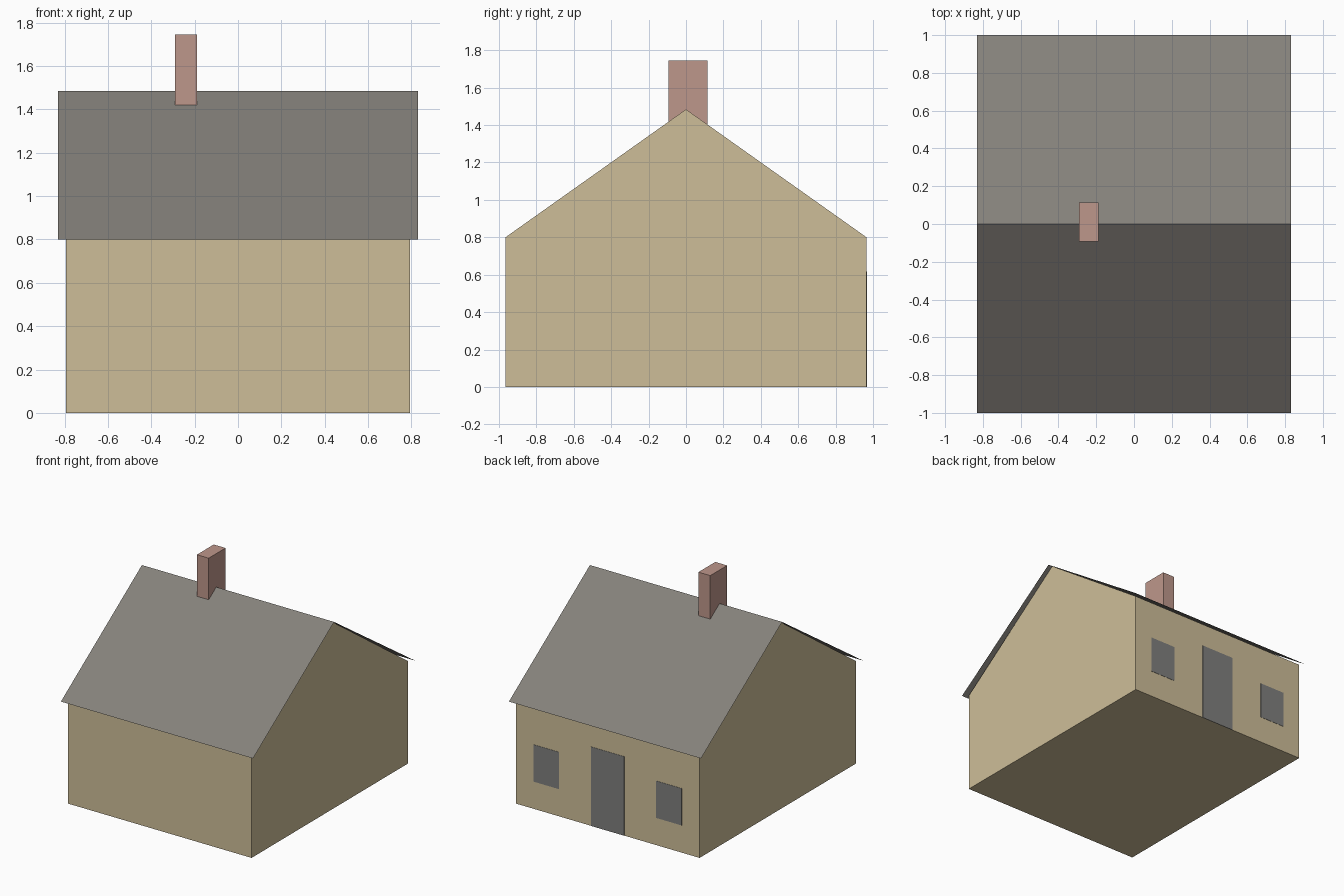
import bpy
import bmesh

cube = bpy.data.objects.get("Cube")
if cube:
    bpy.data.objects.remove(cube, do_unlink=True)


def material(name, *rgb):
    """Flat material from 0-255 display values."""
    col = [((c / 255 + 0.055) / 1.055) ** 2.4 for c in rgb] + [1.0]
    mat = bpy.data.materials.new(name)
    mat.use_nodes = True
    mat.diffuse_color = col
    bsdf = next(n for n in mat.node_tree.nodes if n.type == "BSDF_PRINCIPLED")
    bsdf.inputs["Base Color"].default_value = col
    return mat


def finish(name, bm, mat):
    mesh = bpy.data.meshes.new(name)
    bm.to_mesh(mesh)
    bm.free()
    mesh.materials.append(mat)
    obj = bpy.data.objects.new(name, mesh)
    bpy.context.collection.objects.link(obj)
    return obj


def box(name, x, y, z, mat):
    """Box between (low, high) limits on each axis."""
    bm = bmesh.new()
    bmesh.ops.create_cube(bm, size=1)
    for v in bm.verts:
        v.co = [lim[0] if c < 0 else lim[1] for c, lim in zip(v.co, (x, y, z))]
    return finish(name, bm, mat)


TAN = material("tan wall", 206, 190, 153)
GREY = material("grey roof", 133, 129, 123)
BRICK = material("brick chimney", 190, 151, 139)
DARK = material("grey openings", 128, 128, 126)

WALL_X, WALL_Y, EAVE, RIDGE = 0.793, 0.965, 0.80, 1.484
ROOF_X, ROOF_Y = 0.83, 1.0

# House body: gable profile extruded along x, open under the roof
bm = bmesh.new()
profile = [(-WALL_Y, 0), (WALL_Y, 0), (WALL_Y, EAVE), (0, RIDGE), (-WALL_Y, EAVE)]
left, right = [[bm.verts.new((x, y, z)) for y, z in profile] for x in (WALL_X, -WALL_X)]
bm.faces.new(left)
bm.faces.new(right[::-1])
for i, j in ((0, 1), (1, 2), (4, 0)):
    bm.faces.new((left[i], right[i], right[j], left[j]))
bmesh.ops.recalc_face_normals(bm, faces=bm.faces)
finish("house_walls", bm, TAN)

# Roof: two thin sheets meeting at the ridge
bm = bmesh.new()
rows = [[bm.verts.new((x, y, z)) for x in (-ROOF_X, ROOF_X)]
        for y, z in ((-ROOF_Y, EAVE), (0, RIDGE), (ROOF_Y, EAVE))]
for low, high in zip(rows, rows[1:]):
    bm.faces.new((low[0], low[1], high[1], high[0]))
finish("roof", bm, GREY)

# Chimney straddling the ridge
box("chimney", (-0.29, -0.188), (-0.093, 0.115), (1.35, 1.745), BRICK)

# Door and windows as thin plates on the back wall
plate = (WALL_Y - 0.002, WALL_Y + 0.002)
box("door", (-0.143, 0.143), plate, (0, 0.618), DARK)
for side, sign in (("left", 1), ("right", -1)):
    box(side + "_window", sorted((sign * 0.42, sign * 0.64)), plate, (0.213, 0.502), DARK)
